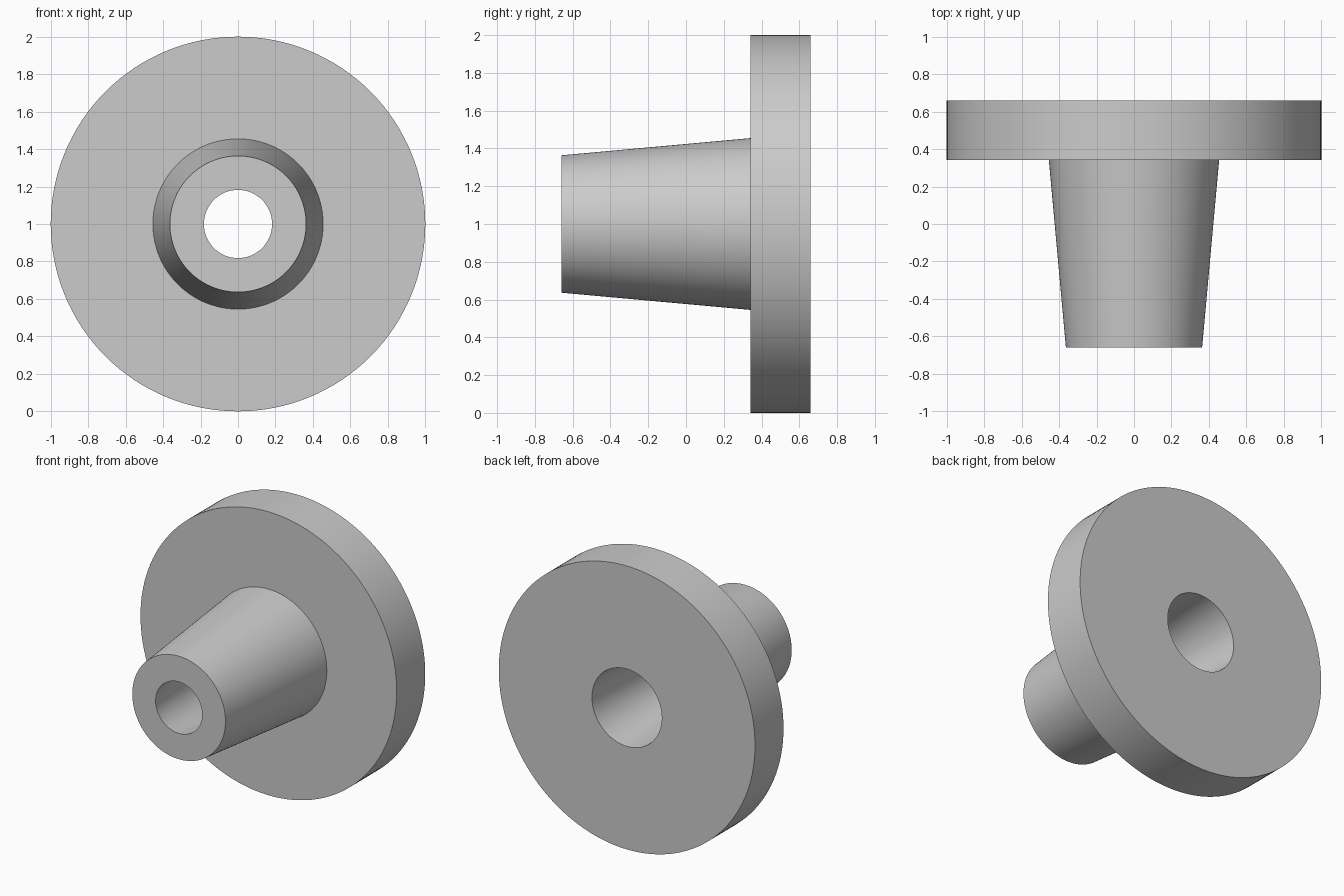
import bpy
import bmesh
from math import cos, sin, tau, radians

cube = bpy.data.objects.get("Cube")
if cube:
    bpy.data.objects.remove(cube)

SEGMENTS = 128
UNIT = 1 / 5.5          # plate radius is 5.5 units
FRONT, STEP, BACK = -3.625, 1.875, 3.625

# Closed half section (radius, y): tapered bore, tapered sleeve, round plate
section = [(1.0, FRONT), (2.0, FRONT), (2.5, STEP),
           (5.5, STEP), (5.5, BACK), (1.5, BACK)]

# Revolve the section around the y axis
bm = bmesh.new()
rings = []
for i in range(SEGMENTS):
    a = tau * i / SEGMENTS
    rings.append([bm.verts.new((r * cos(a) * UNIT, y * UNIT, r * sin(a) * UNIT + 1))
                  for r, y in section])
for i, ring in enumerate(rings):
    following = rings[(i + 1) % SEGMENTS]
    for j in range(len(section)):
        k = (j + 1) % len(section)
        bm.faces.new((ring[j], ring[k], following[k], following[j]))
bmesh.ops.recalc_face_normals(bm, faces=bm.faces)

mesh = bpy.data.meshes.new("flanged_hub")
bm.to_mesh(mesh)
bm.free()
hub = bpy.data.objects.new("flanged_hub", mesh)
bpy.context.collection.objects.link(hub)

# Plain grey finish
grey = bpy.data.materials.new("light_grey")
grey.use_nodes = True
colour = (0.6, 0.6, 0.6, 1)
grey.diffuse_color = colour
grey.node_tree.nodes["Principled BSDF"].inputs["Base Color"].default_value = colour
mesh.materials.append(grey)

# Smooth round walls, sharp rims
bpy.ops.object.select_all(action='DESELECT')
hub.select_set(True)
bpy.context.view_layer.objects.active = hub
bpy.ops.object.shade_smooth_by_angle(angle=radians(30))
